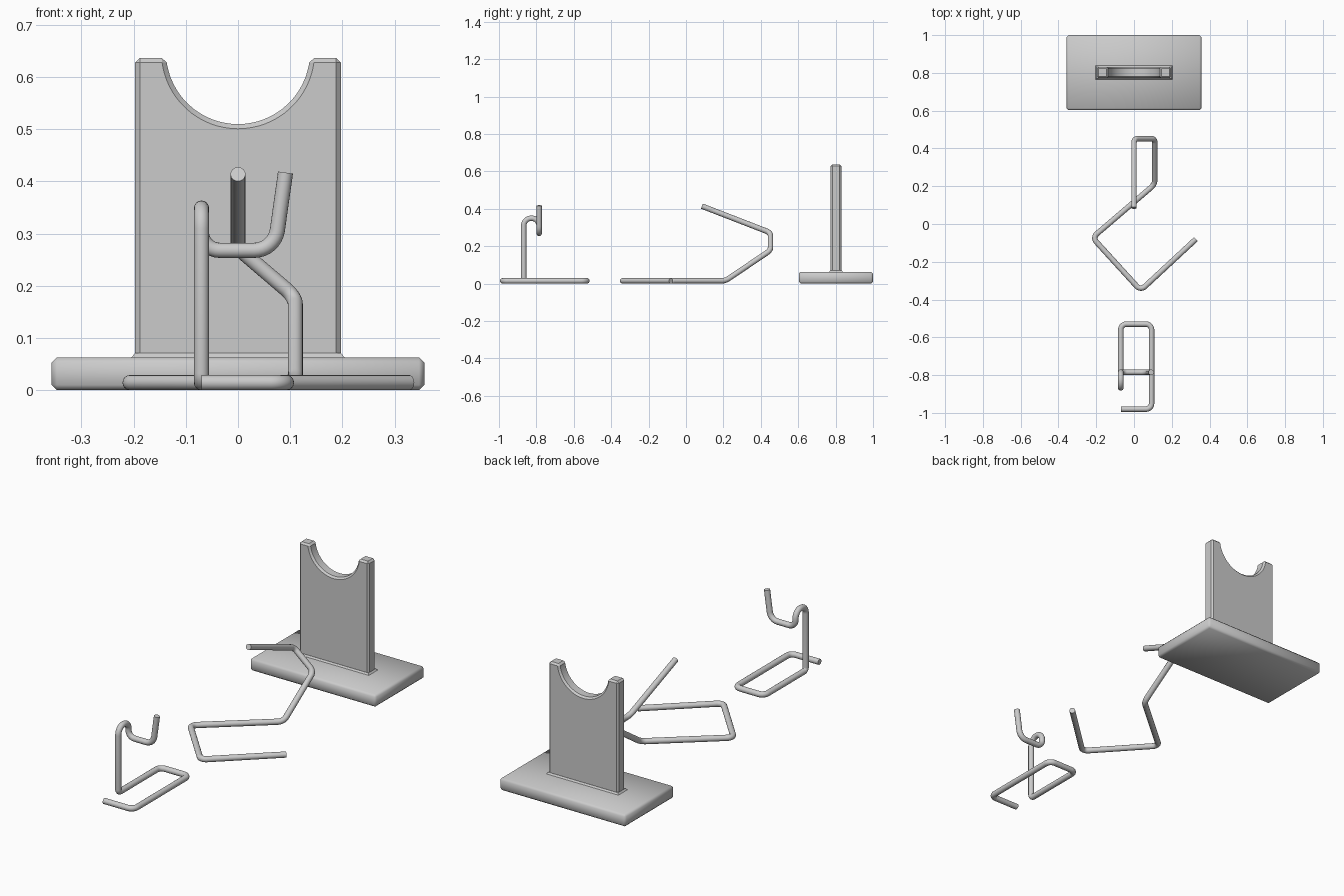
import bpy, bmesh, math
from mathutils import Vector

if "Cube" in bpy.data.objects:
    bpy.data.objects.remove(bpy.data.objects["Cube"])

WIRE_R = 0.0145


def finish(ob, angle):
    bpy.ops.object.select_all(action='DESELECT')
    ob.select_set(True)
    bpy.context.view_layer.objects.active = ob
    bpy.ops.object.convert(target='MESH')
    bpy.ops.object.shade_smooth_by_angle(angle=math.radians(angle))


def rounded(points, radius, steps=8):
    """Replace each inner corner of a polyline by a circular bend."""
    pts = [Vector(p) for p in points]
    out = [pts[0]]
    for i in range(1, len(pts) - 1):
        p = pts[i]
        a, b = (pts[i - 1] - p), (pts[i + 1] - p)
        ua, ub = a.normalized(), b.normalized()
        half = ua.angle(ub) / 2
        r = radius.get(i, 0.03) if isinstance(radius, dict) else radius
        cut = min(r / math.tan(half), a.length * 0.49, b.length * 0.49)
        r = cut * math.tan(half)
        centre = p + (ua + ub).normalized() * (r / math.sin(half))
        s, e = p + ua * cut - centre, p + ub * cut - centre
        sweep = s.angle(e)
        for k in range(steps + 1):
            t = k / steps
            out.append(centre + (s * math.sin((1 - t) * sweep)
                                 + e * math.sin(t * sweep)) / math.sin(sweep))
    out.append(pts[-1])
    return out


def wire(name, points, radius):
    path = rounded(points, radius)
    cu = bpy.data.curves.new(name, 'CURVE')
    cu.dimensions = '3D'
    cu.bevel_depth = WIRE_R
    cu.bevel_resolution = 6
    cu.use_fill_caps = True
    sp = cu.splines.new('POLY')
    sp.points.add(len(path) - 1)
    for q, p in zip(sp.points, path):
        q.co = (*p, 1)
    ob = bpy.data.objects.new(name, cu)
    bpy.context.collection.objects.link(ob)
    finish(ob, 40)


def prism(name, profile, y0, y1, bevel, angle):
    """Extrude an xz profile along y and chamfer its sharp edges."""
    bm = bmesh.new()
    face = bm.faces.new([bm.verts.new((x, y0, z)) for x, z in profile])
    ext = bmesh.ops.extrude_face_region(bm, geom=[face])
    bmesh.ops.translate(bm, vec=(0, y1 - y0, 0),
                        verts=[v for v in ext['geom'] if isinstance(v, bmesh.types.BMVert)])
    bmesh.ops.recalc_face_normals(bm, faces=bm.faces)
    me = bpy.data.meshes.new(name)
    bm.to_mesh(me)
    bm.free()
    ob = bpy.data.objects.new(name, me)
    bpy.context.collection.objects.link(ob)
    mod = ob.modifiers.new('Chamfer', 'BEVEL')
    mod.width = bevel
    mod.segments = 1
    mod.limit_method = 'ANGLE'
    mod.angle_limit = math.radians(50)
    finish(ob, angle)


# Base slab
prism('stand_base', [(-0.357, 0), (0.357, 0), (0.357, 0.063), (-0.357, 0.063)],
      0.603, 1.0, 0.01, 50)

# Upright plate with a round cradle cut into its top
cz, r, top = 0.648, 0.138, 0.637
a0 = math.asin((cz - top) / r)
arc = [(r * math.cos(t), cz - r * math.sin(t))
       for t in (a0 + (math.pi - 2 * a0) * i / 32 for i in range(33))]
prism('cradle_plate', [(-0.197, 0.045), (0.197, 0.045), (0.197, top)] + arc + [(-0.197, top)],
      0.773, 0.831, 0.009, 30)

# Small sloped joint at the foot of the plate
bm = bmesh.new()
rings = [[bm.verts.new((sx * (0.197 + g), 0.802 + sy * (0.029 + g), z))
          for sx, sy in ((-1, -1), (1, -1), (1, 1), (-1, 1))]
         for g, z in ((0.008, 0.062), (0.0005, 0.071))]
for i in range(4):
    j = (i + 1) % 4
    bm.faces.new((rings[0][i], rings[0][j], rings[1][j], rings[1][i]))
bm.faces.new(rings[0][::-1])
bm.faces.new(rings[1])
me = bpy.data.meshes.new('plate_joint')
bm.to_mesh(me)
bm.free()
bpy.context.collection.objects.link(bpy.data.objects.new('plate_joint', me))

# Front wire stand: flat foot loop, post, and open hook
wire('front_wire_hook', [
    (-0.07, -0.98, WIRE_R), (0.093, -0.98, WIRE_R), (0.093, -0.53, WIRE_R),
    (-0.07, -0.53, WIRE_R), (-0.07, -0.868, WIRE_R), (-0.07, -0.868, 0.349),
    (-0.07, -0.785, 0.349), (-0.07, -0.785, 0.268), (0.07, -0.785, 0.268),
    (0.091, -0.785, 0.417)],
    {4: 0.018, 5: 0.04, 6: 0.04, 7: 0.035, 8: 0.045})

# Middle wire stand: angled foot, rising bend, and sloping support arm
wire('middle_wire_rest', [
    (0.328, -0.08, WIRE_R), (0.035, -0.352, WIRE_R), (-0.22, -0.072, WIRE_R),
    (0.11, 0.21, WIRE_R), (0.11, 0.452, 0.178), (0.0, 0.452, 0.272),
    (0.0, 0.085, 0.414)],
    {1: 0.03, 2: 0.03, 3: 0.05, 4: 0.035, 5: 0.03})
